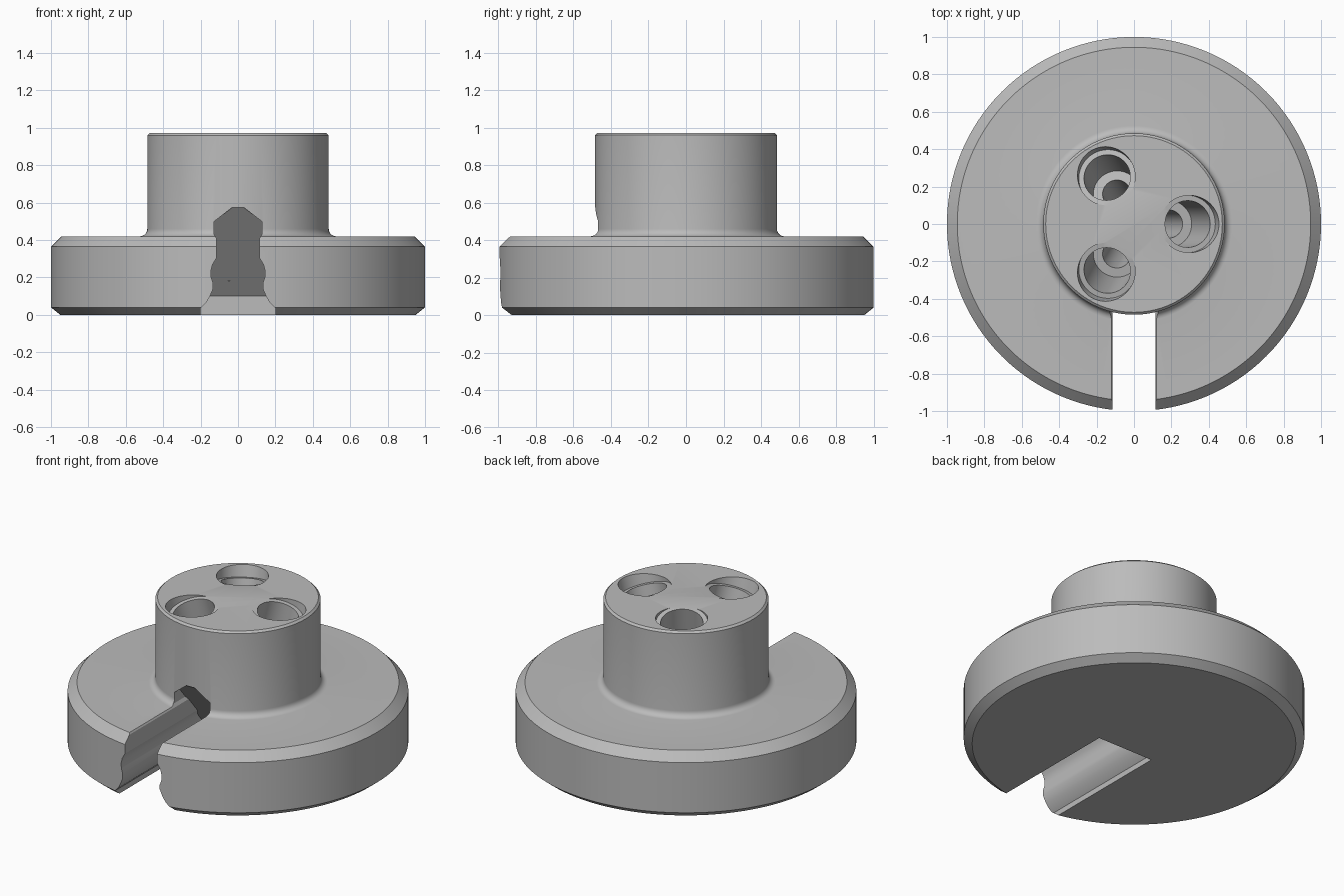
import bpy, bmesh, math
from mathutils import Matrix, Vector

cube = bpy.data.objects.get("Cube")
if cube:
    bpy.data.objects.remove(cube)

grey = bpy.data.materials.new("plain grey")
grey.use_nodes = True
grey.diffuse_color = (0.5, 0.5, 0.5, 1)
grey.node_tree.nodes["Principled BSDF"].inputs["Base Color"].default_value = (0.5, 0.5, 0.5, 1)


def make_object(name, bm):
    bmesh.ops.recalc_face_normals(bm, faces=bm.faces)
    mesh = bpy.data.meshes.new(name)
    bm.to_mesh(mesh)
    bm.free()
    mesh.materials.append(grey)
    obj = bpy.data.objects.new(name, mesh)
    bpy.context.collection.objects.link(obj)
    return obj


def lathe(name, profile, sides):
    """Closed solid from (radius, z) points; the ends are capped."""
    bm = bmesh.new()
    rings = []
    for r, z in profile:
        rings.append([bm.verts.new((r * math.cos(2 * math.pi * i / sides),
                                    r * math.sin(2 * math.pi * i / sides), z))
                      for i in range(sides)])
    for a, b in zip(rings, rings[1:]):
        for i in range(sides):
            j = (i + 1) % sides
            bm.faces.new((a[i], a[j], b[j], b[i]))
    bm.faces.new(rings[0][::-1])
    bm.faces.new(rings[-1])
    return make_object(name, bm)


def cut(target, cutter):
    cutter.hide_render = True
    mod = target.modifiers.new("cut", 'BOOLEAN')
    mod.operation = 'DIFFERENCE'
    mod.solver = 'EXACT'
    mod.object = cutter
    bpy.context.view_layer.objects.active = target
    bpy.ops.object.modifier_apply(modifier=mod.name)
    bpy.data.objects.remove(cutter)


# Flanged body: wide chamfered disc, filleted neck, chamfered boss
fillet = [(0.525 - 0.04 * math.sin(a), 0.46 - 0.04 * math.cos(a))
          for a in (math.pi / 2 * i / 6 for i in range(7))]
body = lathe("flanged_body",
             [(0.95, 0), (1, 0.04), (1, 0.365), (0.945, 0.42)] + fillet
             + [(0.485, 0.96), (0.472, 0.972)], 128)

# Keyed slot in the front, with a sloping roof that runs down toward the centre
half = [(0.2, -0.05), (0.2, 0.035), (0.17, 0.065), (0.15, 0.1), (0.133, 0.14),
        (0.133, 0.17), (0.143, 0.2), (0.145, 0.235), (0.136, 0.27),
        (0.115, 0.305), (0.115, 0.41), (0.127, 0.43), (0.127, 0.5), (0.03, 0.575)]
outline = half + [(-x, z) for x, z in reversed(half)]
bm = bmesh.new()
slot_face = bm.faces.new([bm.verts.new((x, -1.2, z)) for x, z in outline])
extruded = bmesh.ops.extrude_face_region(bm, geom=[slot_face], use_keep_orig=True)
for v in extruded["geom"]:
    if isinstance(v, bmesh.types.BMVert):
        v.co.y = -0.08 - max(0, v.co.z - 0.1) * 0.84
# The lower end is upright and the roof is a plane, split at their shared line
bmesh.ops.connect_verts_concave(bm, faces=[f for f in bm.faces if len(f.verts) > 4])
cut(body, make_object("slot_cutter", bm))

# Three stepped holes leaning in toward the axis
TILT = math.radians(15)
stepped = [(0.075, -0.8), (0.075, -0.42), (0.125, -0.42), (0.125, -0.035),
           (0.153, -0.035), (0.153, 0.15)]
for k in range(3):
    hole = lathe("hole_cutter", stepped, 48)
    hole.data.transform(Matrix.Rotation(k * 2 * math.pi / 3, 4, 'Z')
                        @ Matrix.Translation(Vector((0.296, 0, 0.972)))
                        @ Matrix.Rotation(TILT, 4, 'Y'))
    cut(body, hole)

# Smooth round walls, crisp edges
bpy.ops.object.select_all(action='DESELECT')
body.select_set(True)
bpy.context.view_layer.objects.active = body
bpy.ops.object.shade_smooth_by_angle(angle=math.radians(25))
